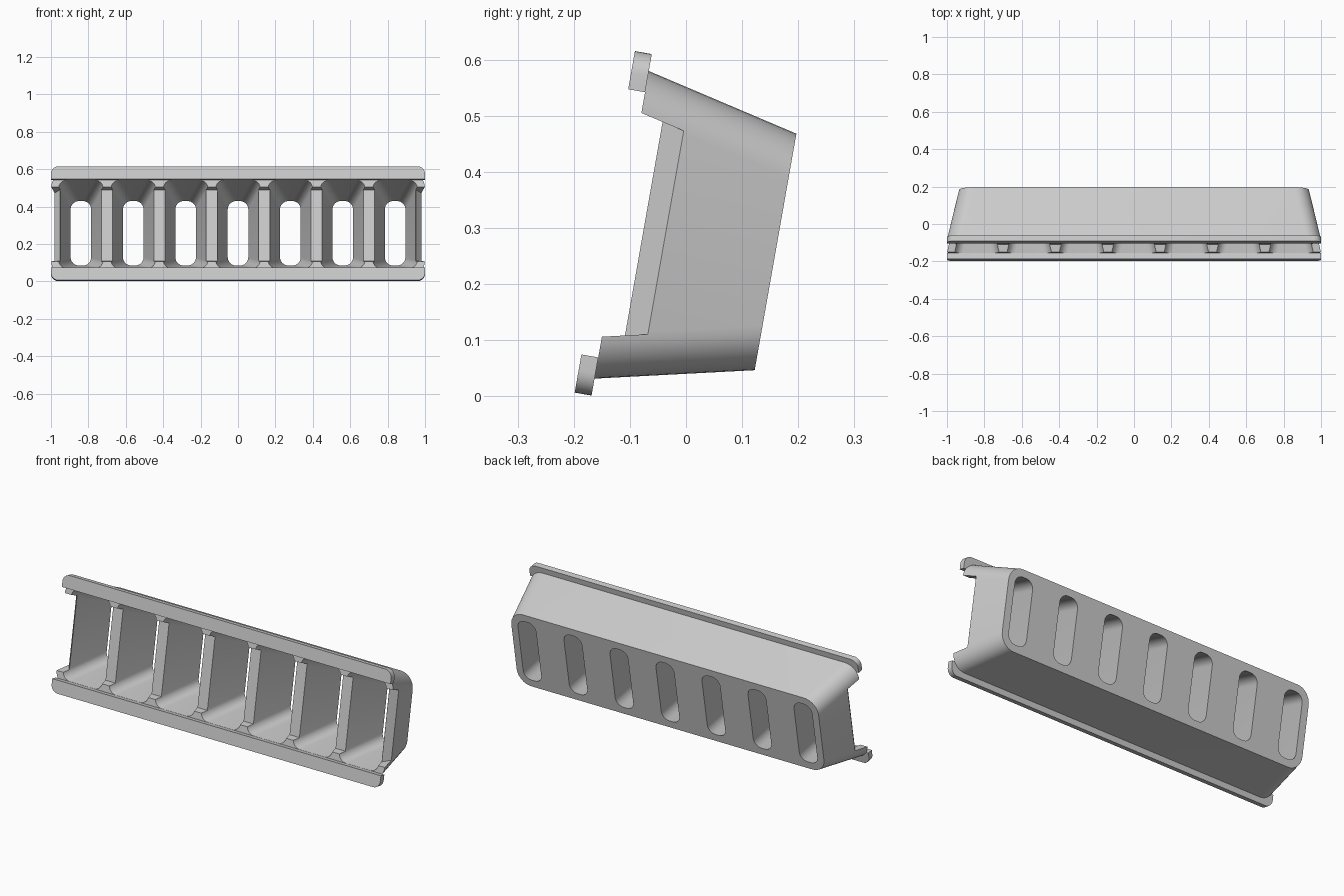
import bpy, bmesh, math
from mathutils import Matrix, Vector

if "Cube" in bpy.data.objects:
    bpy.data.objects.remove(bpy.data.objects["Cube"])

TILT = Matrix.Rotation(math.radians(-10), 4, 'X')
MID = 0.281                  # centre height of the untilted vent
FRONT, BACK = -0.166, 0.1125
DRAFT = 0.231                # taper per unit of depth
CELLS = [0.28 * i for i in range(-3, 4)]

grey = bpy.data.materials.new("light grey")
grey.use_nodes = True
grey.diffuse_color = (0.6, 0.6, 0.6, 1)
grey.node_tree.nodes["Principled BSDF"].inputs["Base Color"].default_value = (0.6, 0.6, 0.6, 1)


def rounded(hx, hz, r, steps=8):
    """Outline of a rounded rectangle, counter-clockwise."""
    pts = []
    for k, (sx, sz) in enumerate([(1, 1), (-1, 1), (-1, -1), (1, -1)]):
        for i in range(steps + 1):
            a = math.radians(90) * (k + i / steps)
            pts.append((sx * (hx - r) + r * math.cos(a), sz * (hz - r) + r * math.sin(a)))
    return pts


def loft(bm, first, last):
    """Closed solid between two rings of 3D points."""
    a = [bm.verts.new(p) for p in first]
    b = [bm.verts.new(p) for p in last]
    n = len(a)
    for i in range(n):
        j = (i + 1) % n
        bm.faces.new((a[i], a[j], b[j], b[i]))
    bm.faces.new(a[::-1])
    bm.faces.new(b)


def tapered(bm, cx, hx, hz, r, v0, v1):
    """Drafted rounded block; hx and hz are its half sizes at the back."""
    rings = []
    for v in (v0, v1):
        g = DRAFT * (BACK - v)
        rings.append([(cx + x, v, MID + z) for x, z in rounded(hx + g, hz + g, r)])
    loft(bm, *rings)


def finish(name, bm):
    bmesh.ops.recalc_face_normals(bm, faces=bm.faces)
    bm.transform(TILT)
    me = bpy.data.meshes.new(name)
    bm.to_mesh(me)
    bm.free()
    me.materials.append(grey)
    ob = bpy.data.objects.new(name, me)
    bpy.context.collection.objects.link(ob)
    return ob


def activate(ob):
    bpy.ops.object.select_all(action='DESELECT')
    ob.select_set(True)
    bpy.context.view_layer.objects.active = ob


# Tapered vent housing
bm = bmesh.new()
tapered(bm, 0, 0.935, 0.214, 0.08, FRONT, BACK)
housing = finish("vent_housing", bm)

# Seven tapered openings through the housing
bm = bmesh.new()
for cx in CELLS:
    tapered(bm, cx, 0.055, 0.175, 0.045, FRONT - 0.03, BACK + 0.03)
openings = finish("openings_cutter", bm)

# Recess across the divider fronts, slanting back at both ends
bm = bmesh.new()
half = [(1.05, -0.25), (1.05, 0.006), (0.951, -0.126)]
outline = half + [(-x, v) for x, v in reversed(half)]
rings = [[(x, v, MID + s * (0.2025 - DRAFT * (v - FRONT))) for x, v in outline] for s in (-1, 1)]
loft(bm, *rings)
recess = finish("recess_cutter", bm)

for cutter in (openings, recess):
    cutter.hide_render = True
    mod = housing.modifiers.new("cut", 'BOOLEAN')
    mod.operation = 'DIFFERENCE'
    mod.solver = 'EXACT'
    mod.object = cutter
    activate(housing)
    bpy.ops.object.modifier_apply(modifier=mod.name)
    bpy.data.objects.remove(cutter)

# Front rails with rounded outer corners, above and below
rails = []
for name, s in (("top_rail", 1), ("bottom_rail", -1)):
    r = 0.04
    arc = [(1 - r + r * math.cos(t), 0.309 - r + r * math.sin(t))
           for t in (math.radians(90) * i / 8 for i in range(9))]
    side = [(1.0, 0.24)] + arc
    outline = side + [(-x, z) for x, z in reversed(side)]
    bm = bmesh.new()
    loft(bm, *[[(x, v, MID + s * z) for x, z in outline] for v in (-0.1965, FRONT - 0.001 + 0.001)])
    rails.append(finish(name, bm))

for ob in [housing] + rails:
    activate(ob)
    bpy.ops.object.shade_smooth_by_angle(angle=math.radians(30))
